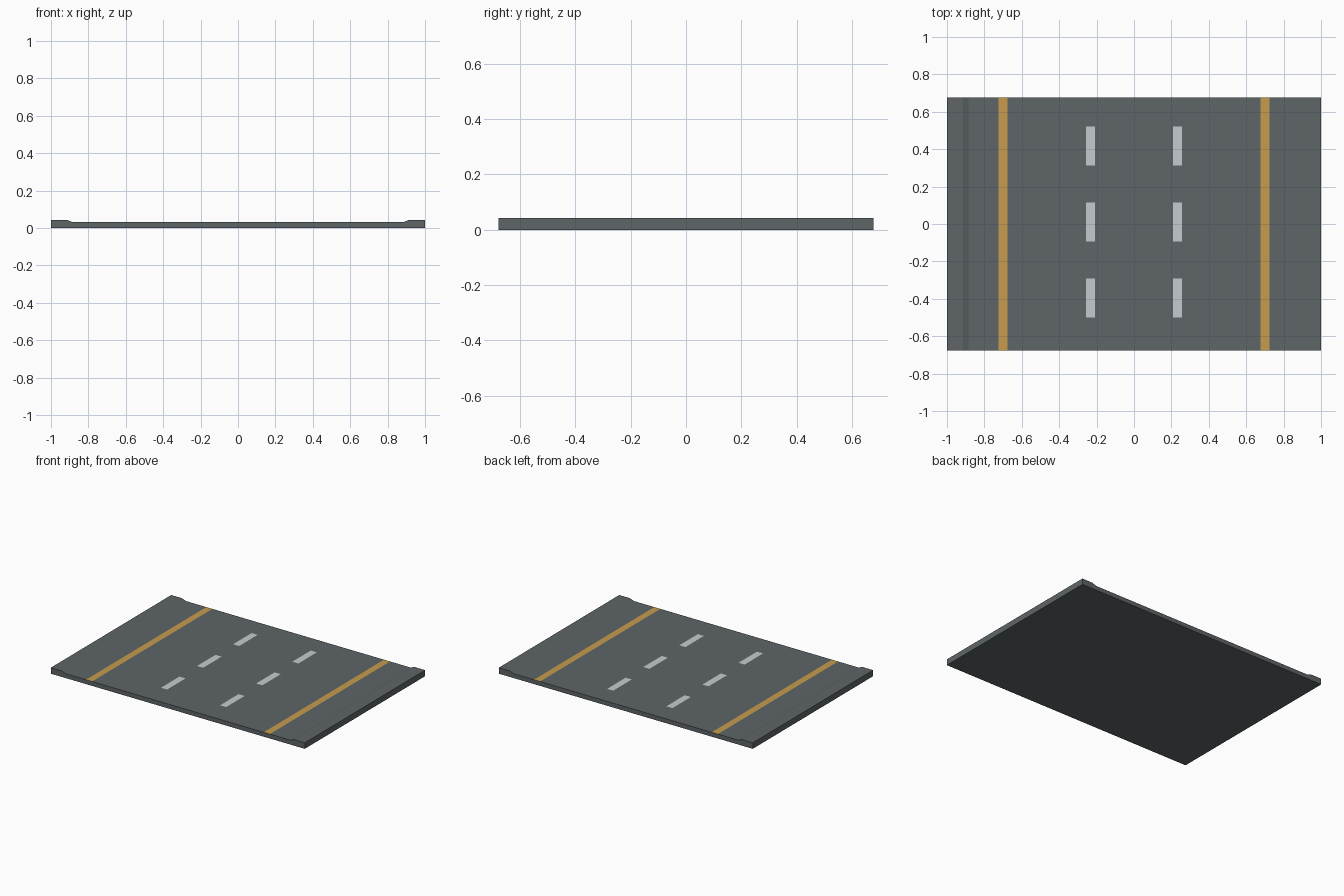
import bpy, bmesh

if "Cube" in bpy.data.objects:
    bpy.data.objects.remove(bpy.data.objects["Cube"])

HALF_Y = 0.677
ROAD_Z, CURB_Z = 0.031, 0.043


def material(name, rgb):
    m = bpy.data.materials.new(name)
    m.diffuse_color = (*rgb, 1)
    m.use_nodes = True
    m.node_tree.nodes["Principled BSDF"].inputs["Base Color"].default_value = m.diffuse_color
    return m


mats = [material("asphalt grey", (0.112, 0.128, 0.136)),
        material("lane white", (0.57, 0.60, 0.62)),
        material("edge line yellow", (0.57, 0.335, 0.074))]

# Road slab: cross-section with raised shoulders, extruded along y
half = [(0.885, ROAD_Z), (0.915, CURB_Z), (1.0, CURB_Z), (1.0, 0.0)]
profile = half + [(-x, z) for x, z in reversed(half)]
bm = bmesh.new()
section = bm.faces.new([bm.verts.new((x, -HALF_Y, z)) for x, z in profile])
ext = bmesh.ops.extrude_face_region(bm, geom=[section])
bmesh.ops.translate(bm, vec=(0, 2 * HALF_Y, 0),
                    verts=[v for v in ext["geom"] if isinstance(v, bmesh.types.BMVert)])
bmesh.ops.recalc_face_normals(bm, faces=bm.faces[:])


def road_faces():
    return [f for f in bm.faces if f.normal.z > 0.99 and f.calc_center_median().z < ROAD_Z + 0.001]


def cut(co, axis):
    faces = road_faces()
    geom = faces + list({e for f in faces for e in f.edges}) + list({v for f in faces for v in f.verts})
    bmesh.ops.bisect_plane(bm, geom=geom, plane_co=co, plane_no=axis, dist=1e-5)


# Cut the painted lines into the road surface
LINE, DASH = 0.024, 0.104
edge_x, lane_x = 0.70, 0.233
dash_y = [0.416, 0.010, -0.396]
for cx in (-edge_x, -lane_x, lane_x, edge_x):
    for s in (-LINE, LINE):
        cut((cx + s, 0, 0), (1, 0, 0))
for cy in dash_y:
    for s in (-DASH, DASH):
        cut((0, cy + s, 0), (0, 1, 0))

# Paint edge lines and lane dashes by position
for f in road_faces():
    c = f.calc_center_median()
    if abs(abs(c.x) - edge_x) < LINE:
        f.material_index = 2
    elif abs(abs(c.x) - lane_x) < LINE and any(abs(c.y - y) < DASH for y in dash_y):
        f.material_index = 1

mesh = bpy.data.meshes.new("road_slab")
bm.to_mesh(mesh)
bm.free()
for m in mats:
    mesh.materials.append(m)
road = bpy.data.objects.new("road_slab", mesh)
bpy.context.collection.objects.link(road)
